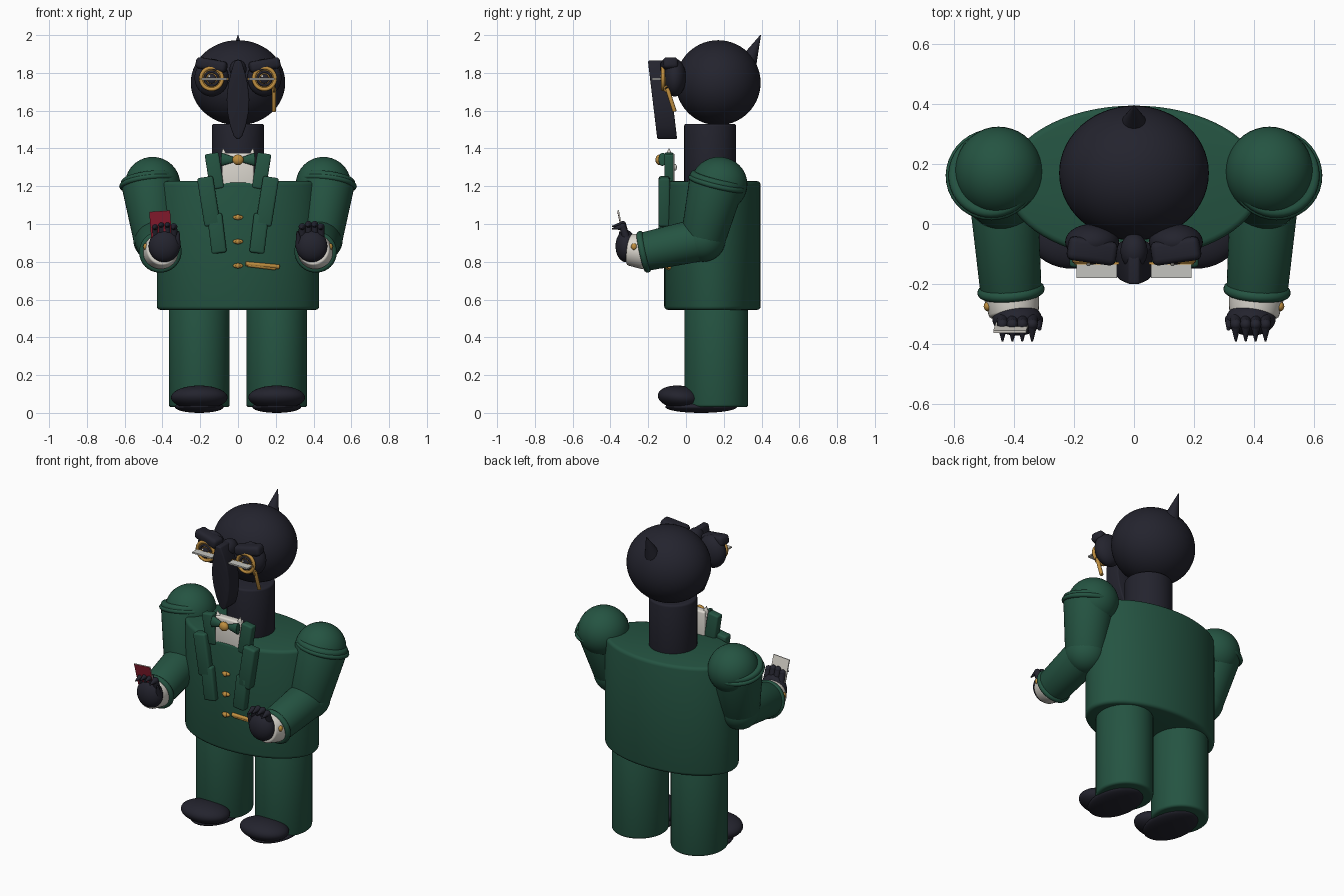
import bpy, bmesh, math
from mathutils import Vector, Matrix

if "Cube" in bpy.data.objects:
    bpy.data.objects.remove(bpy.data.objects["Cube"])


def material(name, rgb):
    m = bpy.data.materials.new(name)
    m.use_nodes = True
    m.diffuse_color = (*rgb, 1)
    m.node_tree.nodes["Principled BSDF"].inputs["Base Color"].default_value = (*rgb, 1)
    return m


BLACK = material("blue black", (0.017, 0.017, 0.027))
GREEN = material("coat green", (0.018, 0.088, 0.054))
GOLD = material("gold", (0.52, 0.27, 0.05))
WHITE = material("linen white", (0.72, 0.69, 0.63))
RED = material("card red", (0.27, 0.012, 0.03))
GLASS = material("lens grey", (0.55, 0.55, 0.52))


def finish(name, bm, mat, bevel=0):
    bmesh.ops.recalc_face_normals(bm, faces=bm.faces)
    me = bpy.data.meshes.new(name)
    bm.to_mesh(me)
    bm.free()
    me.materials.append(mat)
    ob = bpy.data.objects.new(name, me)
    bpy.context.collection.objects.link(ob)
    bpy.ops.object.select_all(action="DESELECT")
    bpy.context.view_layer.objects.active = ob
    ob.select_set(True)
    if bevel:
        mod = ob.modifiers.new("soft edge", "BEVEL")
        mod.width, mod.segments = bevel, 3
        mod.limit_method, mod.angle_limit = "ANGLE", math.radians(50)
        bpy.ops.object.modifier_apply(modifier=mod.name)
    bpy.ops.object.shade_smooth_by_angle(angle=math.radians(40))
    return ob


def place(loc, rot=(0, 0, 0), size=(1, 1, 1)):
    turn = Matrix.Identity(4)
    for angle, axis in zip(rot, "XYZ"):
        turn = Matrix.Rotation(math.radians(angle), 4, axis) @ turn
    return Matrix.Translation(loc) @ turn @ Matrix.Diagonal((*size, 1))


def ball(name, loc, size, mat, rot=(0, 0, 0), seg=40):
    bm = bmesh.new()
    bmesh.ops.create_uvsphere(bm, u_segments=seg, v_segments=seg // 2, radius=1,
                              matrix=place(loc, rot, size))
    return finish(name, bm, mat)


def box(name, loc, size, mat, rot=(0, 0, 0), bevel=0):
    bm = bmesh.new()
    bmesh.ops.create_cube(bm, size=1)
    bmesh.ops.transform(bm, matrix=place(loc, rot, size), verts=bm.verts)
    return finish(name, bm, mat, bevel)


def tube(name, a, b, r1, r2, mat, bevel=0, flat=1, seg=40):
    """Tapered cylinder from a to b; flat squeezes its depth."""
    a, b = Vector(a), Vector(b)
    bm = bmesh.new()
    bmesh.ops.create_cone(bm, cap_ends=True, segments=seg, radius1=r1, radius2=r2,
                          depth=(b - a).length)
    turn = Vector((0, 0, 1)).rotation_difference(b - a).to_matrix().to_4x4()
    bmesh.ops.transform(bm, verts=bm.verts, matrix=Matrix.Translation((a + b) / 2)
                        @ turn @ Matrix.Diagonal((1, flat, 1, 1)))
    return finish(name, bm, mat, bevel)


def ring(name, loc, axis, major, minor, mat):
    bm = bmesh.new()
    turn = Vector((0, 0, 1)).rotation_difference(Vector(axis)).to_matrix().to_4x4()
    n, k = 36, 10
    rows = [[bm.verts.new(((major + minor * math.cos(v)) * math.cos(u),
                           (major + minor * math.cos(v)) * math.sin(u), minor * math.sin(v)))
             for v in (j * math.tau / k for j in range(k))]
            for u in (i * math.tau / n for i in range(n))]
    for i in range(n):
        for j in range(k):
            bm.faces.new((rows[i - 1][j - 1], rows[i][j - 1], rows[i][j], rows[i - 1][j]))
    bmesh.ops.transform(bm, matrix=Matrix.Translation(loc) @ turn, verts=bm.verts)
    return finish(name, bm, mat)


# Torso, neck and head
tube("torso", (0, 0.14, 0.545), (0, 0.14, 1.227), 0.43, 0.43, GREEN, 0.02, 0.594, 64)
tube("neck", (0, 0.128, 1.18), (0, 0.128, 1.53), 0.138, 0.138, BLACK, 0.012)
ball("head", (0, 0.17, 1.748), (0.25, 0.225, 0.225), BLACK, seg=56)
tube("crest", (0, 0.325, 1.85), (0, 0.395, 2.0), 0.05, 0.002, BLACK)

# Long drooping beak: a leaf outline extruded in depth, leaning back toward the tip
half = [(0.018, 1.865), (0.035, 1.81), (0.052, 1.74), (0.06, 1.66), (0.056, 1.59),
        (0.042, 1.52), (0.022, 1.465), (0.006, 1.45)]
outline = half + [(-x, z) for x, z in reversed(half)]
bm = bmesh.new()
front, back = ([bm.verts.new((x, y + (1.85 - z) * 0.12, z)) for x, z in outline]
               for y in (-0.2, -0.095))
bm.faces.new(front)
bm.faces.new(back[::-1])
for i in range(len(outline)):
    bm.faces.new((front[i - 1], front[i], back[i], back[i - 1]))
finish("beak", bm, BLACK, 0.008)
ball("beak_bridge", (0, -0.09, 1.82), (0.045, 0.06, 0.05), BLACK)

# Eyes, brows and spectacles
for s, side in ((-1, "right"), (1, "left")):
    x = s * 0.14
    ball(side + "_eye_socket", (x, -0.06, 1.775), (0.09, 0.06, 0.1), BLACK)
    tube(side + "_iris", (x, -0.09, 1.77), (x, -0.124, 1.77), 0.05, 0.05, GOLD)
    ring(side + "_spectacle_rim", (x, -0.122, 1.77), (0, 1, 0), 0.057, 0.01, GOLD)
    ring(side + "_eyelid", (x, -0.124, 1.77), (0, 1, 0), 0.036, 0.007, BLACK)
    ball(side + "_pupil", (x, -0.123, 1.768), (0.024, 0.012, 0.026), BLACK)
    ball(side + "_eye_glint", (x - 0.012, -0.135, 1.782), (0.007, 0.004, 0.007), WHITE, seg=16)
    box(side + "_brow", (x, -0.09, 1.842), (0.165, 0.08, 0.06), BLACK, (0, s * -10, s * 8), 0.02)
    box(side + "_lens", (s * 0.125, -0.155, 1.768), (0.135, 0.05, 0.009), GLASS)
    box(side + "_lens_edge", (s * 0.125, -0.131, 1.768), (0.15, 0.007, 0.01), GOLD)
tube("spectacle_chain", (0.19, -0.1, 1.72), (0.19, -0.06, 1.595), 0.011, 0.011, GOLD, 0.003, seg=16)
ring("chain_loop", (0.19, -0.1, 1.715), (1, 0, 0), 0.014, 0.005, GOLD)

# Shirt front, collar and bow tie
box("shirt_front", (0, -0.085, 1.275), (0.17, 0.05, 0.2), WHITE, bevel=0.01)
ball("bow_knot", (0, -0.14, 1.34), (0.03, 0.022, 0.028), GOLD, seg=24)
ball("shirt_stud", (0, -0.058, 1.3), (0.018, 0.01, 0.018), WHITE, seg=20)
for s, side in ((-1, "right"), (1, "left")):
    tube(side + "_collar_point", (s * 0.07, -0.09, 1.345), (s * 0.08, -0.09, 1.4),
         0.025, 0.002, WHITE, seg=12)
    tube(side + "_bow", (s * 0.015, -0.128, 1.34), (s * 0.09, -0.125, 1.342),
         0.012, 0.036, GREEN, 0.006, 0.6, 24)
    box(side + "_collar", (s * 0.125, -0.09, 1.28), (0.075, 0.05, 0.19), GREEN, (0, s * 9, 0), 0.01)
    box(side + "_upper_lapel", (s * 0.155, -0.115, 1.12), (0.085, 0.06, 0.26), GREEN, (0, s * 9, 0), 0.012)
    box(side + "_lower_lapel", (s * 0.112, -0.12, 0.95), (0.08, 0.05, 0.21), GREEN, (0, s * 7, 0), 0.012)

# Buttons and pocket bar
for i in range(3):
    z = 1.035 - 0.128 * i
    ball("coat_button_%d" % (i + 1), (0, -0.12, z), (0.027, 0.014, 0.013), GOLD, seg=24)
    ball("button_hub_%d" % (i + 1), (0, -0.128, z), (0.013, 0.013, 0.015), GOLD, seg=16)
tube("pocket_bar", (0.04, -0.118, 0.79), (0.22, -0.085, 0.773), 0.012, 0.012, GOLD, 0.005, seg=16)
tube("pocket_bar_lower", (0.05, -0.118, 0.782), (0.2, -0.09, 0.764), 0.009, 0.009, GOLD, 0.004, seg=16)

# Legs and shoes
for s, side in ((-1, "right"), (1, "left")):
    x = s * 0.205
    tube(side + "_leg", (x, 0.16, 0.03), (x, 0.16, 0.555), 0.161, 0.161, GREEN, 0.015, 1.05, 48)
    ball(side + "_shoe", (x, -0.03, 0.082), (0.15, 0.12, 0.062), BLACK, (-6, 0, 0))
    ball(side + "_sole", (x, 0.08, 0.032), (0.13, 0.19, 0.032), BLACK)

# Arms, cuffs and clawed hands
for s, side in ((-1, "right"), (1, "left")):
    elbow, wrist = Vector((s * 0.435, 0.09, 0.92)), Vector((s * 0.41, -0.235, 0.85))
    along = (wrist - elbow).normalized()
    ball(side + "_shoulder", (s * 0.452, 0.175, 1.21), (0.146, 0.15, 0.145), GREEN)
    tube(side + "_upper_sleeve", (s * 0.475, 0.17, 1.25), elbow, 0.15, 0.118, GREEN, 0.02)
    ring(side + "_sleeve_seam", (s * 0.473, 0.165, 1.215), (s * 0.04, 0.08, 0.33), 0.143, 0.014, GREEN)
    ball(side + "_elbow", elbow, (0.12,) * 3, GREEN)
    tube(side + "_forearm", elbow, wrist, 0.115, 0.102, GREEN, 0.012)
    ring(side + "_sleeve_cuff", wrist - along * 0.012, along, 0.095, 0.018, GREEN)
    tube(side + "_shirt_cuff", wrist - along * 0.02, (s * 0.4, -0.305, 0.865), 0.096, 0.083, WHITE, 0.01)
    ball(side + "_cuff_link", (s * 0.488, -0.275, 0.88), (0.014, 0.016, 0.018), GOLD, seg=16)
    ball(side + "_palm", (s * 0.39, -0.318, 0.883), (0.083, 0.055, 0.085), BLACK)
    for i in range(4):
        fx = s * (0.34 + 0.033 * i)
        lift = 0.012 if i in (1, 2) else 0
        knuckle = (fx, -0.335, 0.985 + lift)
        tube("%s_finger_%d" % (side, i + 1), (fx, -0.315, 0.92), knuckle, 0.02, 0.018, BLACK, seg=16)
        ball("%s_knuckle_%d" % (side, i + 1), knuckle, (0.019,) * 3, BLACK, seg=16)
        tube("%s_claw_%d" % (side, i + 1), knuckle, (fx, -0.392, 0.975 + lift),
             0.018, 0.003, BLACK, seg=16)
    tube(side + "_thumb", (s * 0.325, -0.32, 0.88), (s * 0.315, -0.35, 0.96), 0.022, 0.006, BLACK, seg=16)

# Card held in the right hand: red face, white back
card = box("held_card", (-0.41, -0.345, 1.0), (0.11, 0.008, 0.14), WHITE, (12, -4, 0))
card.data.materials.append(RED)
for face in card.data.polygons:
    face.material_index = int(face.normal.y < -0.5)
